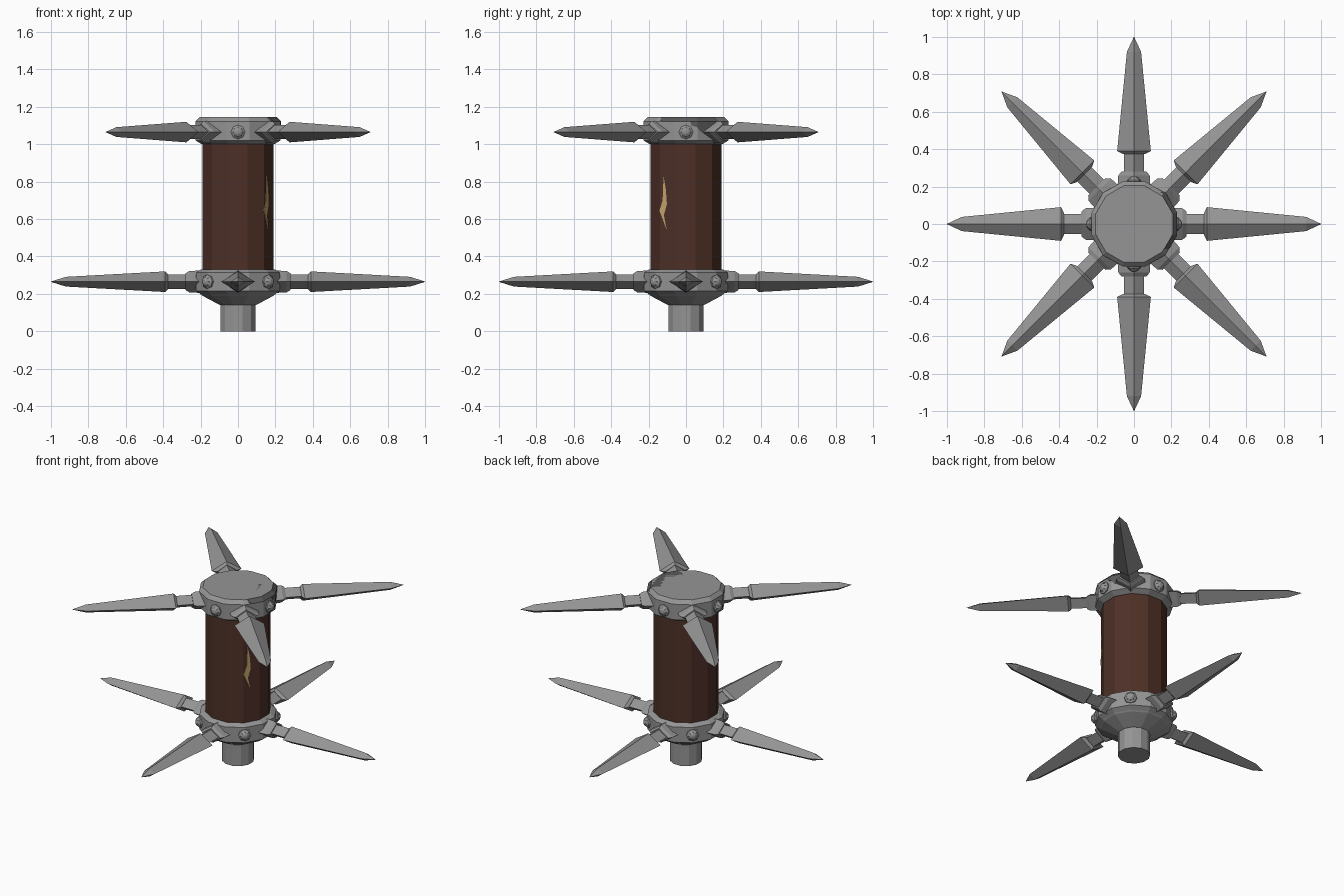
import bpy, bmesh, math
from mathutils import Matrix

if "Cube" in bpy.data.objects:
    bpy.data.objects.remove(bpy.data.objects["Cube"])


def material(name, rgb):
    m = bpy.data.materials.new(name)
    m.diffuse_color = (*rgb, 1)
    m.use_nodes = True
    m.node_tree.nodes["Principled BSDF"].inputs["Base Color"].default_value = m.diffuse_color
    return m


STEEL = material("steel", (0.30, 0.30, 0.30))
WOOD = material("dark wood", (0.075, 0.030, 0.020))
STAIN = material("dark worn steel", (0.10, 0.10, 0.10))
SPLINTER = material("pale wood", (0.55, 0.38, 0.16))


def finish(name, bm, mat, matrix=None):
    if matrix:
        bm.transform(matrix)
    bmesh.ops.recalc_face_normals(bm, faces=bm.faces)
    me = bpy.data.meshes.new(name)
    bm.to_mesh(me)
    bm.free()
    me.materials.append(mat)
    ob = bpy.data.objects.new(name, me)
    bpy.context.collection.objects.link(ob)
    return ob


def loft(name, sections, sides, mat, matrix=None, turn=0.0):
    """Closed solid through rings of (height, half width x, half width y)."""
    bm = bmesh.new()
    rings = []
    for z, rx, ry in sections:
        rings.append([bm.verts.new((rx * math.cos(a), ry * math.sin(a), z))
                      for a in (turn + math.tau * i / sides for i in range(sides))])
    for a, b in zip(rings, rings[1:]):
        for i in range(sides):
            j = (i + 1) % sides
            bm.faces.new((a[i], a[j], b[j], b[i]))
    bm.faces.new(rings[0])
    bm.faces.new(rings[-1])
    return finish(name, bm, mat, matrix)


def turned(name, profile, mat, grow=0.0):
    """Twelve-sided turned part, with flats facing the axes."""
    return loft(name, [(z, r + grow, r + grow) for z, r in profile], 12, mat,
                turn=math.radians(15))


def prism(name, outline, lo, hi, along_x, mat):
    bm = bmesh.new()
    def pt(p, d):
        return (d, p[0], p[1]) if along_x else (p[0], p[1], d)
    f = bm.faces.new([bm.verts.new(pt(p, lo)) for p in outline])
    ext = bmesh.ops.extrude_face_region(bm, geom=[f])
    vec = (hi - lo, 0, 0) if along_x else (0, 0, hi - lo)
    bmesh.ops.translate(bm, vec=vec,
                        verts=[v for v in ext["geom"] if isinstance(v, bmesh.types.BMVert)])
    return finish(name, bm, mat)


def patch(name, profile, outline, lo, hi, along_x, mat):
    """Thin surface marking: slightly grown part kept only inside an outline."""
    ob = turned(name, profile, mat, 0.003)
    cutter = prism(name + "_cutter", outline, lo, hi, along_x, mat)
    mod = ob.modifiers.new("keep", "BOOLEAN")
    mod.operation = "INTERSECT"
    mod.solver = "EXACT"
    mod.object = cutter
    bpy.context.view_layer.update()
    dg = bpy.context.evaluated_depsgraph_get()
    me = bpy.data.meshes.new_from_object(ob.evaluated_get(dg))
    ob.modifiers.clear()
    ob.data = me
    bpy.data.objects.remove(cutter)


# central post, handle and end caps
post = [(0, 0.097), (0.145, 0.097)]
wood = [(0.30, 0.197), (1.01, 0.197)]
ring = [(0.14, 0.10), (0.19, 0.197), (0.197, 0.205), (0.215, 0.232),
        (0.315, 0.232), (0.33, 0.205)]
cap = [(1.0, 0.20), (1.02, 0.235), (1.122, 0.235), (1.145, 0.212)]
turned("lower_post", post, STEEL)
turned("wooden_body", wood, WOOD)
turned("lower_collar", ring, STEEL)
turned("top_cap", cap, STEEL)

# spike: socket, neck and diamond blade, pointing outwards
socket = [(0.20, 0.088, 0.06), (0.26, 0.084, 0.057), (0.28, 0.066, 0.045)]
neck = [(0.27, 0.054, 0.038), (0.40, 0.054, 0.038)]
blade = [(0.375, 0.060, 0.040), (0.39, 0.09, 0.055), (0.92, 0.038, 0.026), (1.0, 0.001, 0.001)]
rivet = [(0.20, 0.038, 0.038), (0.234, 0.038, 0.038), (0.240, 0.030, 0.030),
         (0.250, 0.022, 0.022), (0.256, 0.010, 0.010)]


def outward(angle, z):
    # local z -> radial, local x -> tangent, local y -> up
    return (Matrix.Translation((0, 0, z)) @ Matrix.Rotation(angle, 4, "Z")
            @ Matrix(((0, 0, 1, 0), (1, 0, 0, 0), (0, 1, 0, 0), (0, 0, 0, 1))))


for level, z, start in (("lower", 0.265, 0), ("upper", 1.065, 45)):
    for i in range(4):
        m = outward(math.radians(start + 90 * i), z)
        loft(f"{level}_spike_socket_{i}", socket, 4, STEEL, m)
        loft(f"{level}_spike_neck_{i}", neck, 4, STEEL, m, )
        loft(f"{level}_spike_blade_{i}", blade, 4, STEEL, m)
        loft(f"{level}_rivet_{i}", rivet, 8, STEEL,
             outward(math.radians(start + 45 + 90 * i), z))

# worn patch on the cap, over the top and down the side
patch("worn_patch_top", cap,
      [(0.16, 0.17), (0.25, 0.17), (0.25, -0.09), (0.18, -0.135), (0.12, -0.13),
       (0.08, -0.085), (0.085, -0.045), (0.13, -0.02), (0.12, 0.04), (0.085, 0.095),
       (0.13, 0.115)], 1.121, 1.2, False, STAIN)
patch("worn_patch_side", cap,
      [(0.02, 1.13), (0.03, 1.10), (0.06, 1.09), (0.08, 1.065), (0.12, 1.075),
       (0.15, 1.10), (0.17, 1.13)], 0.1, 0.3, True, STAIN)

# pale split in the wood
patch("wood_split", wood,
      [(-0.12, 0.83), (-0.108, 0.76), (-0.102, 0.68), (-0.118, 0.62), (-0.103, 0.54),
       (-0.125, 0.60), (-0.142, 0.645), (-0.125, 0.70)], 0.05, 0.3, True, SPLINTER)
